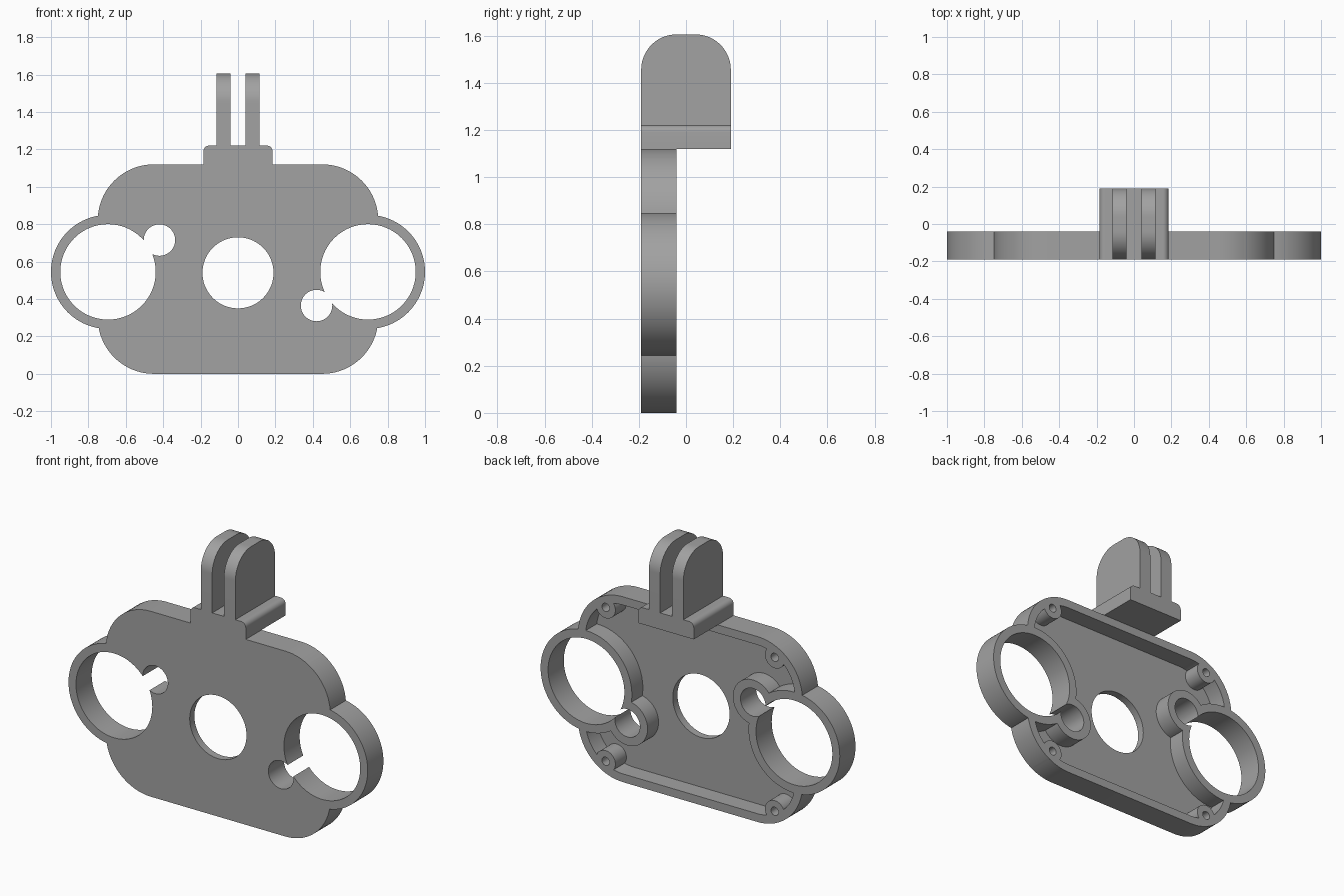
import bpy, bmesh
from math import sin, cos, pi, radians

cube = bpy.data.objects.get("Cube")
if cube:
    bpy.data.objects.remove(cube, do_unlink=True)

grey = bpy.data.materials.new("plain grey")
grey.use_nodes = True
colour = (0.36, 0.36, 0.36, 1)
grey.diffuse_color = colour
grey.node_tree.nodes["Principled BSDF"].inputs["Base Color"].default_value = colour

FRONT, FLOOR, BACK = -0.19, -0.145, -0.04   # depth levels of the tray
WALL = 0.05
MID = 0.545                                 # height of the ring centres


def arc(cx, cy, r, start, end, n):
    return [(cx + r * cos(radians(start + (end - start) * i / n)),
             cy + r * sin(radians(start + (end - start) * i / n))) for i in range(n + 1)]


def circle(cx, cy, r, n=72):
    return arc(cx, cy, r, 0, 360, n)[:-1]


def rounded(x, z0, z1, r, n=20):
    """Rounded rectangle, symmetric in x."""
    return (arc(x - r, z1 - r, r, 0, 90, n) + arc(r - x, z1 - r, r, 90, 180, n)
            + arc(r - x, z0 + r, r, 180, 270, n) + arc(x - r, z0 + r, r, 270, 360, n))


def prism(name, outline, lo, hi, axis="y"):
    """Extrude an outline in (x, z) along y, or one in (y, z) along x."""
    place = (lambda p, d: (p[0], d, p[1])) if axis == "y" else (lambda p, d: (d, p[0], p[1]))
    bm = bmesh.new()
    a = [bm.verts.new(place(p, lo)) for p in outline]
    b = [bm.verts.new(place(p, hi)) for p in outline]
    bm.faces.new(a)
    bm.faces.new(b[::-1])
    for i in range(len(a)):
        j = (i + 1) % len(a)
        bm.faces.new((a[i], b[i], b[j], a[j]))
    bmesh.ops.recalc_face_normals(bm, faces=bm.faces)
    mesh = bpy.data.meshes.new(name)
    bm.to_mesh(mesh)
    bm.free()
    mesh.materials.append(grey)
    obj = bpy.data.objects.new(name, mesh)
    bpy.context.collection.objects.link(obj)
    return obj


def select(obj):
    bpy.ops.object.select_all(action="DESELECT")
    obj.select_set(True)
    bpy.context.view_layer.objects.active = obj


def combine(base, tool, operation):
    mod = base.modifiers.new("combine", "BOOLEAN")
    mod.operation, mod.solver, mod.object = operation, "EXACT", tool
    select(base)
    bpy.ops.object.modifier_apply(modifier=mod.name)
    bpy.data.objects.remove(tool, do_unlink=True)


# Open-backed tray
body = prism("tray_body", rounded(0.75, 0, 1.12, 0.3), FRONT, BACK)
combine(body, prism("cavity", rounded(0.75 - WALL, WALL, 1.12 - WALL, 0.25), FLOOR, 0.1),
        "DIFFERENCE")

# Side rings, small side tubes and corner screw posts
rings = [(s * 0.695, MID) for s in (-1, 1)]
tubes = [(s * 0.42, 0.54 - s * 0.175) for s in (-1, 1)]
posts = [(sx * 0.565, 0.56 + sz * 0.465) for sx in (-1, 1) for sz in (-1, 1)]
for c in rings:
    combine(body, prism("ring", circle(*c, 0.305, 96), FRONT, BACK), "UNION")
for c in tubes:
    combine(body, prism("tube", circle(*c, 0.135), FRONT + 0.02, BACK), "UNION")
for c in posts:
    combine(body, prism("post", circle(*c, 0.065, 40), FRONT + 0.02, BACK), "UNION")

# Openings
for c in rings:
    combine(body, prism("ring_hole", circle(*c, 0.255, 96), -0.3, 0.1), "DIFFERENCE")
for c in tubes:
    combine(body, prism("tube_hole", circle(*c, 0.084), -0.3, 0.1), "DIFFERENCE")
combine(body, prism("centre_hole", circle(0, 0.54, 0.19), -0.3, 0.1), "DIFFERENCE")
for c in posts:
    combine(body, prism("screw_hole", circle(*c, 0.025, 24), FLOOR, 0.1), "DIFFERENCE")

# Mount block with rounded top edges
block = [(-0.185, 1.12), (0.185, 1.12)] + arc(0.155, 1.19, 0.03, 0, 90, 8) \
    + arc(-0.155, 1.19, 0.03, 90, 180, 8)
parts = [body, prism("mount_block", block, FRONT, 0.19)]

# Two upright mounting fins
fin = [(-0.19, 1.22), (0.19, 1.22)] + arc(0.04, 1.455, 0.15, 0, 90, 20) \
    + arc(-0.04, 1.455, 0.15, 90, 180, 20)
for name, x in (("right_fin", -0.1155), ("left_fin", 0.0395)):
    parts.append(prism(name, fin, x, x + 0.076, "x"))

for obj in parts:
    select(obj)
    bpy.ops.object.shade_smooth_by_angle(angle=radians(30))
